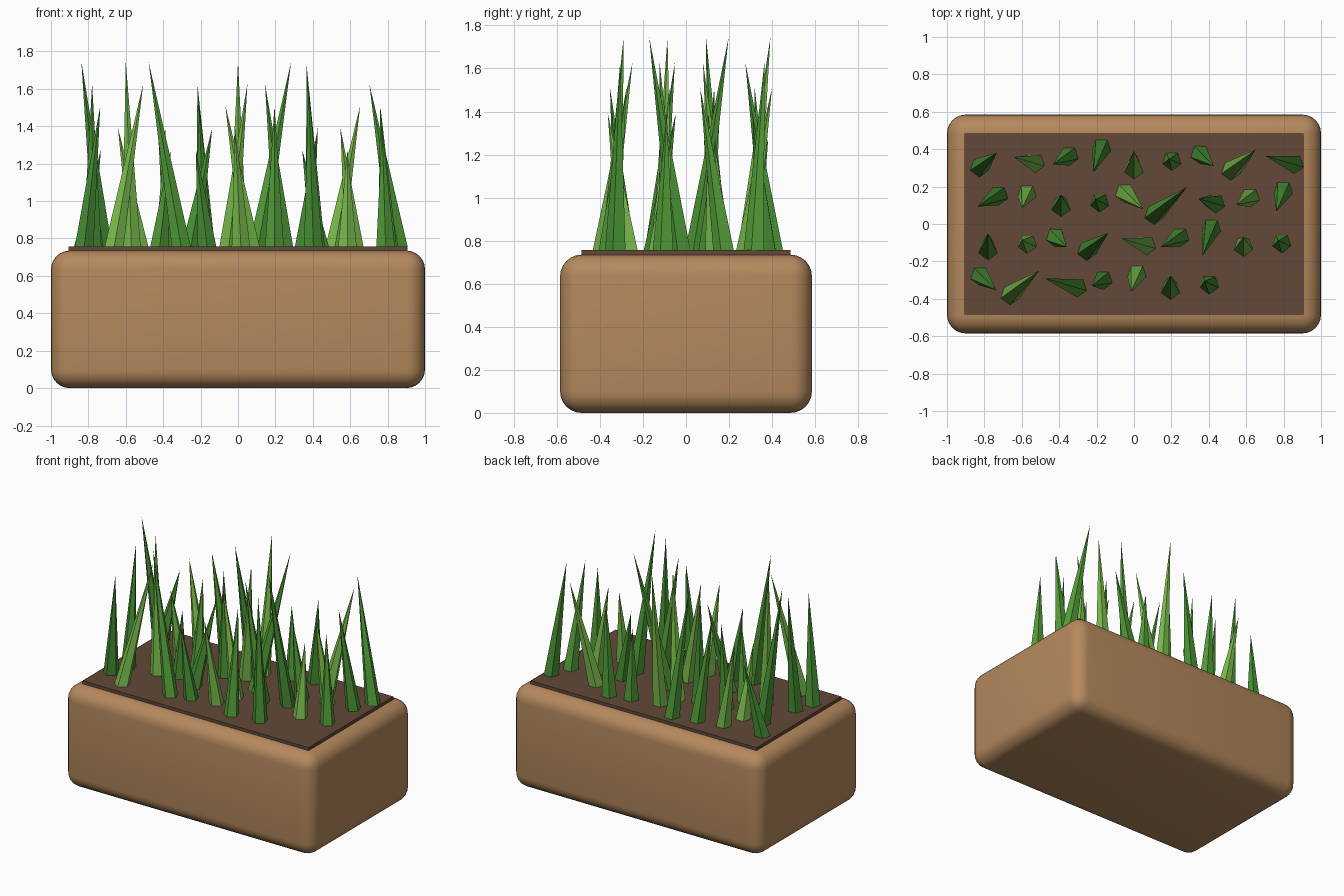
import bpy, bmesh, math
from mathutils import Matrix, Vector

if "Cube" in bpy.data.objects:
    bpy.data.objects.remove(bpy.data.objects["Cube"])


def material(name, rgb):
    m = bpy.data.materials.new(name)
    m.diffuse_color = (*rgb, 1)
    m.use_nodes = True
    m.node_tree.nodes["Principled BSDF"].inputs["Base Color"].default_value = m.diffuse_color
    return m


def box(name, size, z0, mat):
    bpy.ops.mesh.primitive_cube_add(size=1, location=(0, 0, z0 + size[2] / 2))
    ob = bpy.context.object
    ob.name = name
    ob.scale = size
    bpy.ops.object.transform_apply(location=False, rotation=False, scale=True)
    ob.data.materials.append(mat)
    return ob


# Planter with rounded edges
planter = box("planter", (2.0, 1.17, 0.735), 0, material("clay", (0.46, 0.25, 0.11)))
bev = planter.modifiers.new("round", 'BEVEL')
bev.width = 0.1
bev.segments = 6
bpy.ops.object.modifier_apply(modifier="round")
bpy.ops.object.shade_smooth_by_angle(angle=math.radians(40))

# Soil slab poking just above the rim
box("soil", (1.81, 0.97, 0.06), 0.697, material("earth", (0.125, 0.065, 0.04)))

# Five-sided blades on a 9-column grid; height, lean and shade each repeat in a cycle
greens = [material("green_dark", (0.065, 0.29, 0.035)),
          material("green_light", (0.20, 0.52, 0.075)),
          material("green_mid", (0.085, 0.34, 0.04))]
leans = [(0.178, 0.15), (-0.176, 0.05), (-0.115, -0.06), (-0.05, -0.15),
         (0.0, 0.10), (-0.03, 0.02), (0.114, -0.10)]
Z_BASE = 0.745
for i in range(34):
    row, col = divmod(i, 9)
    height = 0.53 + 0.1175 * (i % 5)
    lx, ly = leans[i % 7]
    axis = Vector((lx, ly, 1.0)) * height
    centre = Vector((-0.78 + 0.195 * col, 0.342 - 0.219 * row, Z_BASE + height / 2))
    turn = Vector((0, 0, 1)).rotation_difference(axis).to_matrix().to_4x4()
    bm = bmesh.new()
    bmesh.ops.create_cone(bm, cap_ends=True, segments=5, radius1=0.053, radius2=0,
                          depth=axis.length)
    bmesh.ops.remove_doubles(bm, verts=bm.verts, dist=1e-5)
    # point one corner towards the front before leaning
    low = min(bm.verts, key=lambda v: (round(v.co.z, 4), -abs(v.co.y)))
    spin = -math.pi / 2 - math.atan2(low.co.y, low.co.x)
    bm.transform(turn @ Matrix.Rotation(spin, 4, 'Z'))
    me = bpy.data.meshes.new("grass_blade")
    bm.to_mesh(me)
    bm.free()
    me.materials.append(greens[col % 3])
    ob = bpy.data.objects.new(f"grass_blade_{i + 1}", me)
    ob.location = centre
    bpy.context.collection.objects.link(ob)
